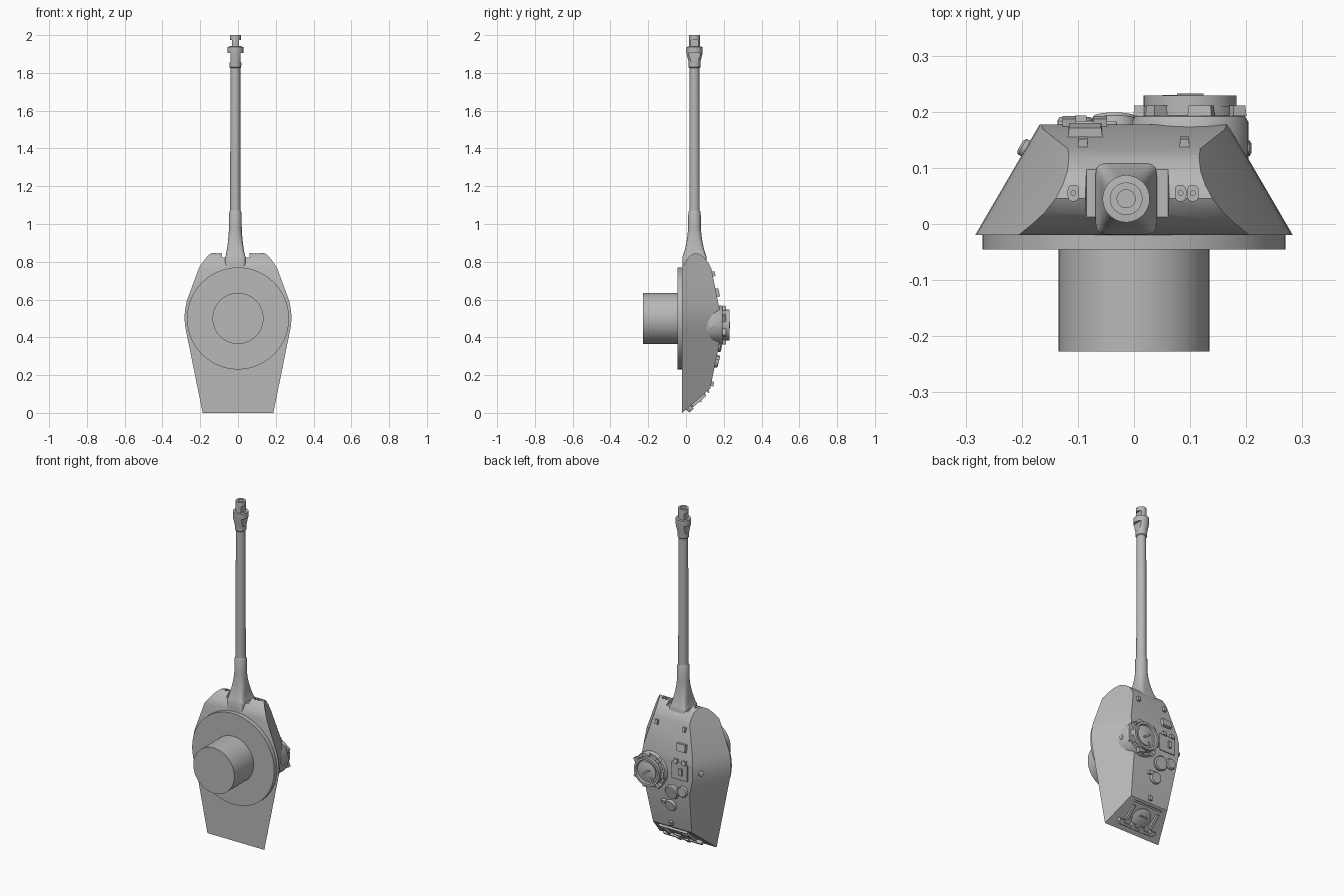
import bpy, bmesh, math
from mathutils import Vector, Matrix

cube = bpy.data.objects.get("Cube")
if cube:
    bpy.data.objects.remove(cube)

grey = bpy.data.materials.new("plain_grey")
grey.use_nodes = True
GREY = (0.48, 0.48, 0.48, 1)
grey.diffuse_color = GREY
grey.node_tree.nodes["Principled BSDF"].inputs["Base Color"].default_value = GREY

UP = Vector((0, 1, 0))        # roof direction
GUN_X, GUN_Y = -0.014, 0.045  # gun axis
CUP_X, CUP_Z = 0.1, 0.465     # cupola axis


def frame(loc, normal):
    """Matrix whose local z follows the normal and local y runs towards the muzzle."""
    return Matrix.Translation(loc) @ Vector(normal).to_track_quat('Z', 'Y').to_matrix().to_4x4()


def finish(name, bm, angle=32):
    bmesh.ops.recalc_face_normals(bm, faces=bm.faces)
    mesh = bpy.data.meshes.new(name)
    bm.to_mesh(mesh)
    bm.free()
    mesh.materials.append(grey)
    obj = bpy.data.objects.new(name, mesh)
    bpy.context.collection.objects.link(obj)
    shade(obj, angle)
    return obj


def shade(obj, angle=32):
    bpy.ops.object.select_all(action='DESELECT')
    obj.select_set(True)
    bpy.context.view_layer.objects.active = obj
    bpy.ops.object.shade_smooth_by_angle(angle=math.radians(angle))


def loft(name, rings, matrix=Matrix()):
    """Skin a list of equal point rings and cap both ends."""
    bm = bmesh.new()
    rows = [[bm.verts.new(matrix @ Vector(p)) for p in ring] for ring in rings]
    n = len(rows[0])
    for a, b in zip(rows, rows[1:]):
        for i in range(n):
            j = (i + 1) % n
            bm.faces.new((a[i], a[j], b[j], b[i]))
    bm.faces.new(rows[0])
    bm.faces.new(rows[-1])
    return finish(name, bm)


def oval(rx, ry, z, power=2, n=48):
    """Ring that ranges from an ellipse to a rounded rectangle."""
    pts = []
    for i in range(n):
        t = 2 * math.pi * (i + 0.5) / n
        c, s = math.cos(t), math.sin(t)
        pts.append((rx * math.copysign(abs(c) ** (2 / power), c),
                    ry * math.copysign(abs(s) ** (2 / power), s), z))
    return pts


def lathe(name, profile, loc, normal, n=48):
    return loft(name, [oval(r, r, h, 2, n) for r, h in profile], frame(loc, normal))


def box(name, size, loc, normal=UP, top=1.0, bevel=0.0, spin=0.0):
    """Block centred on loc; its far side may be narrowed by top."""
    x, y, z = (s / 2 for s in size)
    rings = [[(sx * x * k, sy * y * k, h) for sx, sy in ((-1, -1), (1, -1), (1, 1), (-1, 1))]
             for h, k in ((-z, 1), (z, top))]
    obj = loft(name, rings, frame(loc, normal) @ Matrix.Rotation(spin, 4, 'Z'))
    if bevel:
        mod = obj.modifiers.new("bevel", 'BEVEL')
        mod.width, mod.segments = bevel, 3
    return obj


def boolean(obj, cutter, operation='DIFFERENCE'):
    bpy.context.view_layer.objects.active = obj
    mod = obj.modifiers.new("cut", 'BOOLEAN')
    mod.operation, mod.object, mod.solver = operation, cutter, 'EXACT'
    bpy.ops.object.modifier_apply(modifier=mod.name)
    bpy.data.objects.remove(cutter)


# Turret shell: sloped plan outline intersected with the side profile
plan = [(0.185, -0.01), (0.272, 0.42), (0.28, 0.46), (0.283, 0.5), (0.281, 0.54), (0.272, 0.59), (0.165, 0.88)]


def outline(y, inset):
    right = [(x - inset, y, z) for x, z in plan]
    return right + [(-x, y, z) for x, _, z in reversed(right)]


side = [(-0.02, 0), (-0.02, 0.77), (0, 0.805), (0.02, 0.832), (0.045, 0.846), (0.07, 0.842), (0.095, 0.825),
        (0.118, 0.795), (0.134, 0.765), (0.177, 0.55), (0.177, 0.37), (0.128, 0.128)]
shell = loft("turret_shell", [outline(-0.03, -0.006), outline(0.2, 0.128)])
boolean(shell, loft("profile", [[(x, y, z) for y, z in side] for x in (-0.4, 0.4)]), 'INTERSECT')

# Recess behind the mantlet and the sight and machine gun ports
boolean(shell, box("recess", (0.145, 0.2, 0.1), (-0.012, 0.03, 0.872), (0, 0, 1), 1.1))
for x in (-0.108, 0.083, 0.105):
    boolean(shell, loft("port", [oval(0.0095, 0.014, h, 3, 24) for h in (0.825, 0.9)],
                        Matrix.Translation((x, 0.055, 0))))
    lathe("port_core", [(0.005, 0), (0.005, 0.012)], (x, 0.055, 0.823), (0, 0, 1), 16)
shade(shell)

# Turret ring and basket
lathe("turret_ring", [(0.27, -0.045), (0.27, -0.015)], (0, 0, 0.5), UP, 96)
lathe("turret_basket", [(0.135, -0.227), (0.135, -0.04)], (0, 0, 0.5), UP, 64)

# Mantlet sleeve: rounded square blending into a tube
sections = [(0.055, 0.064, 0.77, 7), (0.055, 0.064, 0.826, 7), (0.05, 0.06, 0.836, 6), (0.045, 0.051, 0.865, 5),
            (0.04, 0.043, 0.9, 3.5), (0.036, 0.037, 0.94, 2.5), (0.034, 0.034, 0.98, 2),
            (0.033, 0.033, 1.06, 2), (0.028, 0.028, 1.072, 2)]
loft("mantlet", [oval(*s) for s in sections], Matrix.Translation((GUN_X, GUN_Y, 0)))

# Barrel and muzzle brake with side windows
lathe("barrel", [(0.028, 1.0), (0.026, 1.84)], (GUN_X, GUN_Y, 0), (0, 0, 1))
brake = lathe("muzzle_brake", [(0.027, 1.825), (0.031, 1.83), (0.032, 1.86), (0.042, 1.9), (0.042, 1.938),
                               (0.029, 1.939), (0.029, 2.0)], (GUN_X, GUN_Y, 0), (0, 0, 1))
for s in (-1, 1):
    for low, high, keep in ((1.855, 1.905, 0.027), (1.942, 1.975, 0.019)):
        boolean(brake, box("window", (0.05, 0.2, high - low),
                           (GUN_X + s * (keep + 0.025), GUN_Y, (low + high) / 2), (0, 0, 1)))
boolean(brake, lathe("bore", [(0.016, 1.95), (0.016, 2.1)], (GUN_X, GUN_Y, 0), (0, 0, 1), 32))
shade(brake)

# Commander cupola: drum, periscopes, rim, lid
cup = (CUP_X, 0, CUP_Z)
lathe("cupola_drum", [(0.104, 0.06), (0.104, 0.182), (0.098, 0.192), (0.085, 0.193), (0.085, 0.21)], cup, UP, 64)
lathe("cupola_rim", [(0.07, 0.2), (0.083, 0.2), (0.083, 0.229), (0.07, 0.229), (0.066, 0.218)], cup, UP, 64)
lathe("cupola_lid", [(0.056, 0.215), (0.056, 0.222), (0.046, 0.226)], cup, UP)
box("lid_handle", (0.05, 0.01, 0.01), (CUP_X, 0.228, CUP_Z), spin=0.6)
box("lid_arm", (0.016, 0.05, 0.012), (CUP_X - 0.03, 0.224, CUP_Z - 0.05), spin=0.5)
for i in range(7):
    a = 2 * math.pi * (i + 0.5) / 7
    box("cupola_periscope", (0.026, 0.044, 0.019),
        (CUP_X + 0.088 * math.cos(a), 0.202, CUP_Z + 0.088 * math.sin(a)), top=0.9, spin=a)

# Pistol port plugs on both flanks
lathe("left_port_plug", [(0.014, -0.02), (0.014, 0.003), (0.009, 0.006)], (0.203, 0.135, 0.46), (1, 0, 0), 24)
lathe("right_port_plug", [(0.016, -0.01), (0.016, 0.006), (0.01, 0.01)], (-0.194, 0.135, 0.5), (-1, 0.58, 0), 24)


def roof(z):
    """Roof point height and normal at a given station."""
    if z > 0.55:
        return 0.177 - (z - 0.55) * 0.2, Vector((0, 1, 0.2))
    if z < 0.37:
        return 0.177 - (0.37 - z) * 0.2025, Vector((0, 1, -0.2))
    return 0.177, UP


def roof_box(name, x, z, w, d, h, top=1.0, bevel=0.0):
    y, normal = roof(z)
    box(name, (w, d, h * 2), (x, y, z), normal, top, bevel)


def roof_disc(name, x, z, r, h):
    y, normal = roof(z)
    lathe(name, [(r, -0.01), (r, h * 0.6), (r * 0.88, h)], (x, y, z), normal, 40)


# Roof fittings
roof_box("loader_hatch", -0.083, 0.5, 0.105, 0.1, 0.007, 1, 0.004)
for x in (-0.115, -0.06):
    roof_box("hatch_hinge", x, 0.555, 0.024, 0.024, 0.014)
roof_box("hatch_grip", -0.095, 0.5, 0.02, 0.04, 0.016)
roof_box("periscope_cover", -0.087, 0.635, 0.067, 0.05, 0.016, 0.85)
for x in (-0.091, 0.09):
    roof_box("front_lifting_lug", x, 0.735, 0.019, 0.03, 0.014, 0.85)
roof_box("rear_lifting_lug", 0.0, 0.155, 0.022, 0.028, 0.014, 0.85)
roof_disc("large_vent", -0.035, 0.365, 0.042, 0.016)
roof_disc("small_vent", -0.105, 0.385, 0.031, 0.014)
roof_disc("rear_vent", -0.015, 0.275, 0.034, 0.016)
roof_box("vent_clamp", 0.025, 0.292, 0.026, 0.02, 0.018)

# Rear plate fittings, placed along the sloped plate
TANGENT = Vector((0, 0.148, 0.128)).normalized()
REAR = Vector((0, TANGENT.z, -TANGENT.y))


def on_rear(x, along, out=0.0):
    return Vector((x, -0.02, 0)) + TANGENT * along + REAR * out


lathe("escape_hatch", [(0.058, -0.01), (0.058, 0.009), (0.05, 0.013)], on_rear(0, 0.1), REAR)
box("hatch_handle", (0.05, 0.008, 0.012), on_rear(0, 0.115, 0.016), REAR)
box("hatch_bar", (0.23, 0.016, 0.02), on_rear(0, 0.038, 0.008), REAR, 1, 0.003)
box("upper_rail", (0.19, 0.01, 0.014), on_rear(0, 0.178, 0.005), REAR)
for s in (-1, 1):
    box("hatch_hinge_block", (0.026, 0.036, 0.026), on_rear(s * 0.03, 0.045, 0.01), REAR, 0.85)
    box("rear_bracket", (0.016, 0.09, 0.018), on_rear(s * 0.082, 0.11, 0.006), REAR)
    box("rear_track_cleat", (0.04, 0.022, 0.022), on_rear(s * 0.108, 0.05, 0.008), REAR, 0.85)
